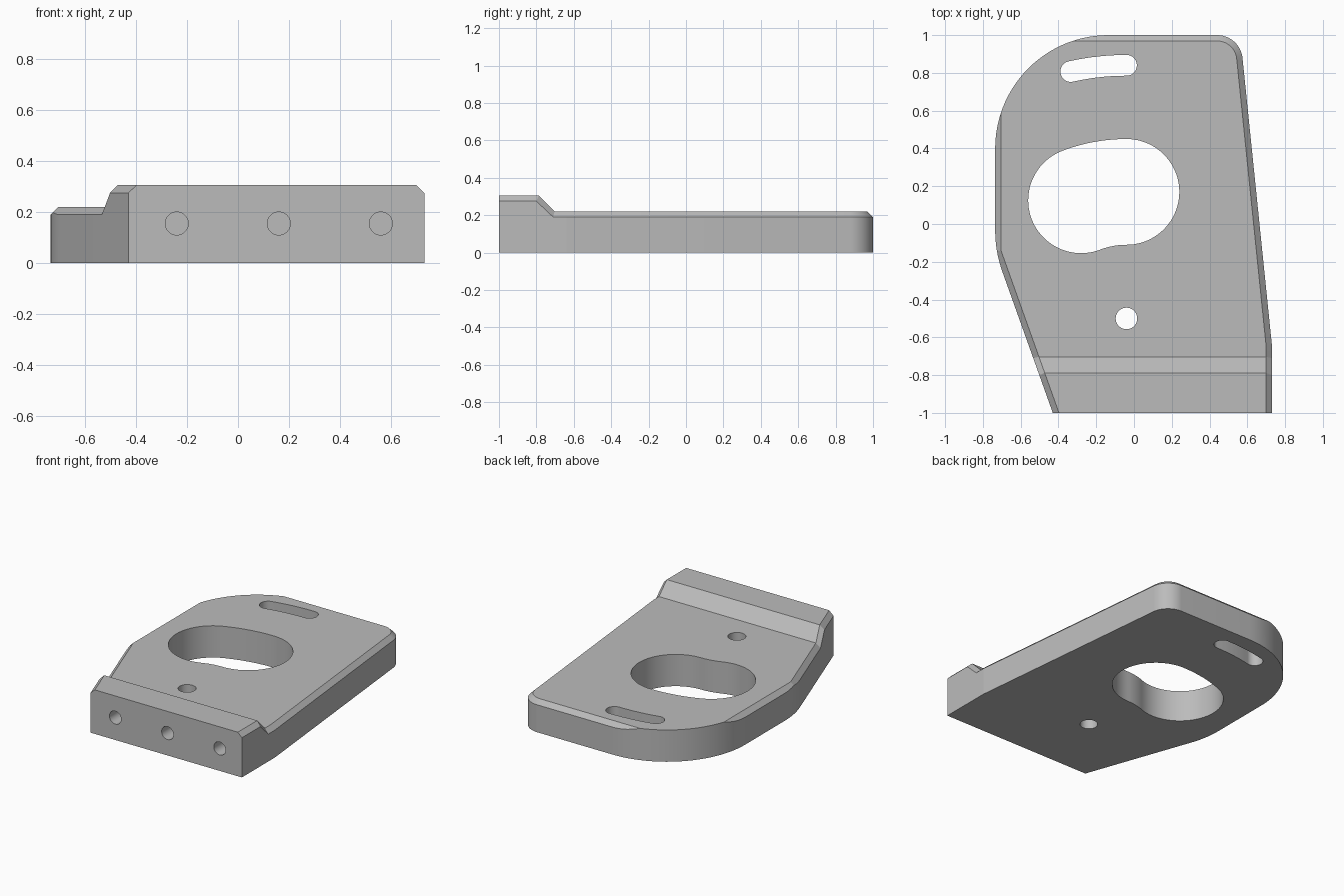
import bpy, bmesh
from math import pi, sin, cos, tan, radians
from mathutils import Vector, Matrix

if "Cube" in bpy.data.objects:
    bpy.data.objects.remove(bpy.data.objects["Cube"])

LOW, HIGH, CHAMFER = 0.22, 0.305, 0.031
PIVOT = Vector((-0.04, -0.5))

metal = bpy.data.materials.new("plain grey metal")
metal.use_nodes = True
grey = (0.5, 0.5, 0.5, 1)
metal.diffuse_color = grey
metal.node_tree.nodes["Principled BSDF"].inputs["Base Color"].default_value = grey


def to_object(name, bm):
    bmesh.ops.recalc_face_normals(bm, faces=bm.faces)
    mesh = bpy.data.meshes.new(name)
    bm.to_mesh(mesh)
    bm.free()
    mesh.materials.append(metal)
    ob = bpy.data.objects.new(name, mesh)
    bpy.context.collection.objects.link(ob)
    return ob


def prism(name, points, z0=-0.2, z1=0.6):
    """Extrude a flat outline upward."""
    bm = bmesh.new()
    face = bm.faces.new([bm.verts.new((p[0], p[1], z0)) for p in points])
    top = bmesh.ops.extrude_face_region(bm, geom=[face])["geom"]
    bmesh.ops.translate(bm, vec=(0, 0, z1 - z0),
                        verts=[v for v in top if isinstance(v, bmesh.types.BMVert)])
    return to_object(name, bm)


def arc(centre, radius, a0, a1, steps):
    return [Vector((centre[0] + radius * cos(a0 + (a1 - a0) * i / steps),
                    centre[1] + radius * sin(a0 + (a1 - a0) * i / steps)))
            for i in range(steps + 1)]


def fillet(before, corner, after, radius, steps):
    """Round a left-turning corner; returns arc points and arc centre."""
    before, corner, after = Vector(before), Vector(corner), Vector(after)
    t1, t2 = (corner - before).normalized(), (after - corner).normalized()
    turn = t1.angle(t2)
    start = corner - t1 * radius * tan(turn / 2)
    centre = start + Vector((-t1.y, t1.x)) * radius
    a0 = Vector((1, 0)).angle_signed(start - centre) * -1
    return arc(centre, radius, a0, a0 + turn, steps), centre


def curved_slot(radius, half_width, sweep):
    """Slot swept about the pivot, from straight back toward the right."""
    a0, a1 = pi / 2, pi / 2 + sweep
    first = PIVOT + Vector((0, radius))
    last = PIVOT + Vector((cos(a1), sin(a1))) * radius
    pts = arc(PIVOT, radius + half_width, a0, a1, 10)
    pts += arc(last, half_width, a1, a1 + pi, 44)[1:]
    pts += arc(PIVOT, radius - half_width, a1, a0, 10)[1:]
    pts += arc(first, half_width, a0 - pi, a0, 44)[1:-1]
    return pts


# Plate outline, from front right round the back to front left
def left_x(y):
    return -0.43 - 0.357 * (y + 1)


right_knee, back_right = (0.73, -0.64), (0.562, 1)
back_left, left_knee, front_left = (-0.735, 1), (-0.735, -0.146), (-0.43, -1)
steps = [(-1, -1, HIGH), (-0.80, -0.788, HIGH), (-0.71, -0.703, LOW)]
corner_arc, _ = fillet(right_knee, back_right, back_left, 0.135, 24)
outline = [(Vector((0.73, y)), yi, h) for y, yi, h in steps]
outline += [(Vector(p), None, LOW)
            for p in [right_knee, *corner_arc, back_left, left_knee]]
outline += [(Vector((left_x(y), y)), yi, h) for y, yi, h in reversed(steps)]

# Stepped plate with chamfered top rim
bm = bmesh.new()
base, rim, top = [], [], []
last = len(outline) - 1
for i, (p, inner_y, h) in enumerate(outline):
    t1 = (p - outline[i - 1][0] if i else outline[1][0] - p).normalized()
    t2 = (outline[i + 1][0] - p).normalized() if i < last else t1
    n1, n2 = Vector((-t1.y, t1.x)), Vector((-t2.y, t2.x))
    q = p + (n1 + n2) / (1 + n1.dot(n2)) * CHAMFER
    if inner_y is not None:
        q += t1 * (inner_y - q.y) / t1.y
    base.append(bm.verts.new((p.x, p.y, 0)))
    rim.append(bm.verts.new((p.x, p.y, h - 0.03)))
    top.append(bm.verts.new((q.x, q.y, h)))
for i in range(last):
    for a, b in ((base, rim), (rim, top)):
        bm.faces.new((a[i], a[i + 1], b[i + 1], b[i]))
bm.faces.new(base)
bm.faces.new((base[0], rim[0], top[0], top[-1], rim[-1], base[-1]))
bm.faces.new((top[0], top[1], top[-2], top[-1]))
bm.faces.new((top[1], top[2], top[-3], top[-2]))
bm.faces.new(top[2:-2])
plate = to_object("mounting_plate", bm)

# Cutters that round the two left corners
cutters = []
for name, before, corner, after, r, n in (
        ("back_corner_cutter", back_right, back_left, left_knee, 0.6, 26),
        ("side_corner_cutter", back_left, left_knee, front_left, 0.65, 8)):
    pts, centre = fillet(before, corner, after, r, n)
    cutters.append(prism(name, pts + [Vector(corner) + (Vector(corner) - centre) * 0.3]))

# Large opening, rear slot and pivot hole
cutters.append(prism("opening_cutter", curved_slot(0.67, 0.28, radians(21))))
cutters.append(prism("slot_cutter", curved_slot(1.34, 0.055, radians(12.7))))
cutters.append(prism("pivot_hole_cutter", arc(PIVOT, 0.057, 0, 2 * pi, 80)[:-1]))

# Blind holes in the front face
for x in (-0.24, 0.16, 0.56):
    hole = prism("front_hole_cutter", arc((0, 0), 0.045, 0, 2 * pi, 80)[:-1], -0.1, 0.3)
    hole.data.transform(Matrix.Translation((x, -1, 0.155)) @ Matrix.Rotation(-pi / 2, 4, "X"))
    cutters.append(hole)

bpy.ops.object.select_all(action="DESELECT")
plate.select_set(True)
bpy.context.view_layer.objects.active = plate
for cutter in cutters:
    mod = plate.modifiers.new("cut", "BOOLEAN")
    mod.operation, mod.solver, mod.object = "DIFFERENCE", "EXACT", cutter
    bpy.ops.object.modifier_apply(modifier=mod.name)
    bpy.data.objects.remove(cutter)
bpy.ops.object.shade_smooth_by_angle(angle=radians(5))
